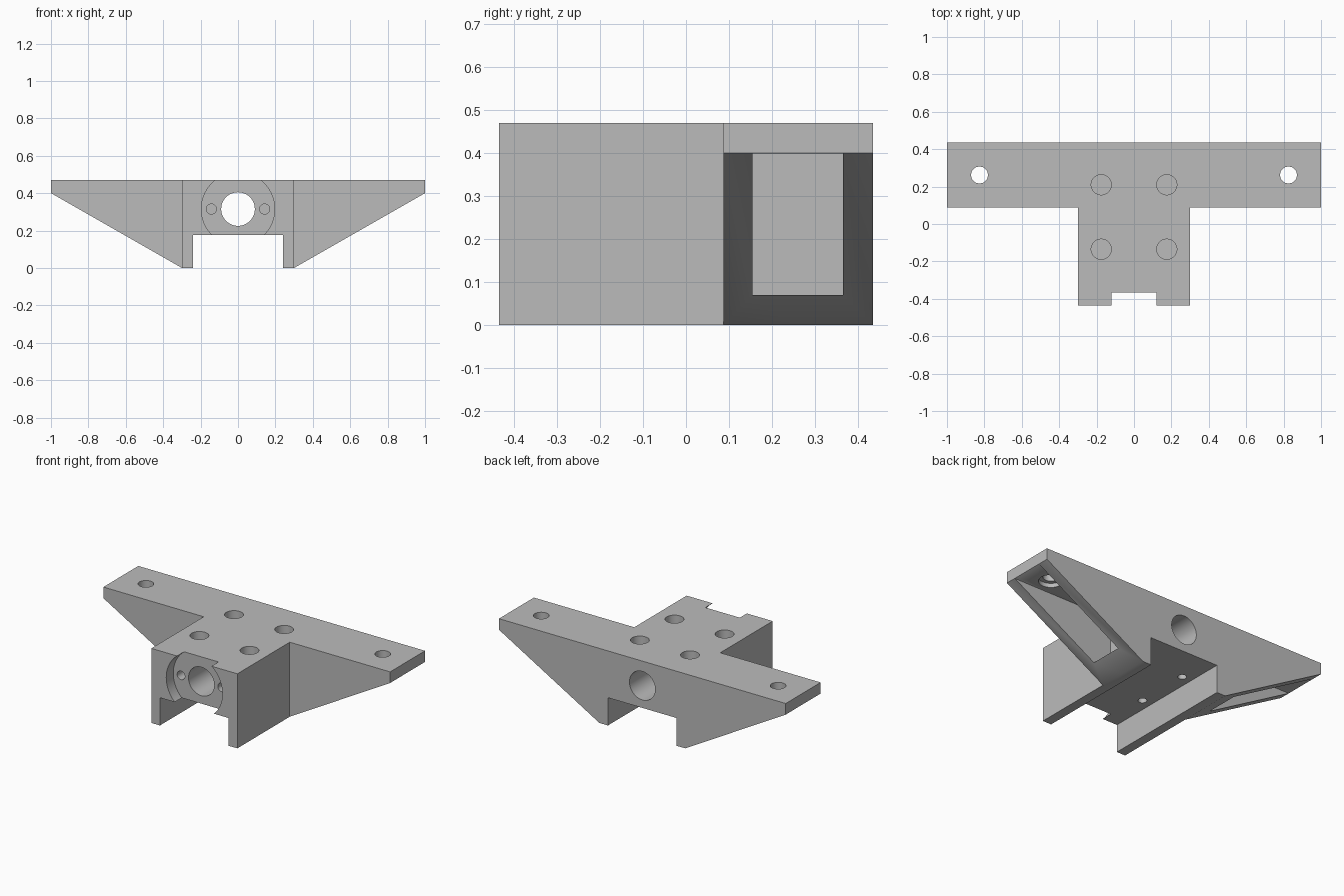
import bpy
import bmesh
import math
from mathutils import Matrix, Vector

old = bpy.data.objects.get("Cube")
if old:
    bpy.data.objects.remove(old, do_unlink=True)

TOP, BACK, FRONT = 0.47, 0.435, -0.435
BORE_Z = 0.315

grey = bpy.data.materials.new("plain grey")
grey.use_nodes = True
colour = (0.5, 0.5, 0.5, 1)
grey.diffuse_color = colour
grey.node_tree.nodes["Principled BSDF"].inputs["Base Color"].default_value = colour


def finish(name, bm):
    bmesh.ops.recalc_face_normals(bm, faces=bm.faces)
    mesh = bpy.data.meshes.new(name)
    bm.to_mesh(mesh)
    bm.free()
    mesh.materials.append(grey)
    obj = bpy.data.objects.new(name, mesh)
    bpy.context.collection.objects.link(obj)
    return obj


def prism(name, outline, y0, y1):
    """Extrude an x-z outline along y."""
    bm = bmesh.new()
    face = bm.faces.new([bm.verts.new((x, y0, z)) for x, z in outline])
    ext = bmesh.ops.extrude_face_region(bm, geom=[face])
    verts = [v for v in ext["geom"] if isinstance(v, bmesh.types.BMVert)]
    bmesh.ops.translate(bm, verts=verts, vec=(0, y1 - y0, 0))
    return finish(name, bm)


def box(name, x0, x1, y0, y1, z0, z1):
    return prism(name, [(x0, z0), (x1, z0), (x1, z1), (x0, z1)], y0, y1)


def rod(name, start, end, radius, sides=48):
    """Cylinder between two points."""
    a, b = Vector(start), Vector(end)
    turn = (b - a).to_track_quat("Z", "Y").to_matrix().to_4x4()
    bm = bmesh.new()
    bmesh.ops.create_cone(bm, cap_ends=True, segments=sides, radius1=radius,
                          radius2=radius, depth=(b - a).length,
                          matrix=Matrix.Translation((a + b) / 2) @ turn)
    return finish(name, bm)


def combine(target, tool, operation="DIFFERENCE"):
    tool.hide_render = True
    mod = target.modifiers.new(tool.name, "BOOLEAN")
    mod.operation = operation
    mod.solver = "EXACT"
    mod.object = tool
    bpy.context.view_layer.objects.active = target
    bpy.ops.object.modifier_apply(modifier=mod.name)
    bpy.data.objects.remove(tool, do_unlink=True)


# Winged rear section joined to the central block
bracket = prism("mounting_bracket",
                [(-1, TOP), (1, TOP), (1, 0.4), (0.3, 0), (-0.3, 0), (-1, 0.4)],
                0.087, BACK)
combine(bracket, box("central_block", -0.3, 0.3, FRONT, 0.25, 0, TOP), "UNION")

# Underside channel, front round recess and long bore
combine(bracket, box("channel", -0.24, 0.24, -1, 1, -0.1, 0.175))
combine(bracket, rod("round_recess", (0, -0.6, BORE_Z), (0, -0.365, BORE_Z), 0.196, 64))
combine(bracket, rod("long_bore", (0, -1, BORE_Z), (0, 1, BORE_Z), 0.09))

for side in (-1, 1):
    # Wing pocket open on the sloping underside
    x0, x1 = sorted((side * 0.3, side * 1.1))
    combine(bracket, box("wing_pocket", x0, x1, 0.155, 0.365, 0.07, 0.399))

    # Wing bolt hole, counterbored from below
    x = side * 0.826
    combine(bracket, rod("wing_hole", (x, 0.262, 0.3), (x, 0.262, 0.6), 0.045))
    combine(bracket, rod("wing_counterbore", (x, 0.262, 0.36), (x, 0.262, 0.425), 0.07))

    # Blind screw hole beside the bore
    x = side * 0.142
    combine(bracket, rod("screw_hole", (x, -0.5, BORE_Z), (x, -0.22, BORE_Z), 0.027, 32))

    # Bolt head wells from above and narrow holes from below
    x = side * 0.175
    for y in (-0.135, 0.21):
        combine(bracket, rod("bolt_well", (x, y, 0.26), (x, y, 0.6), 0.054))
        combine(bracket, rod("bolt_hole", (x, y, 0.1), (x, y, 0.25), 0.025, 32))

bpy.ops.object.select_all(action="DESELECT")
bracket.select_set(True)
bpy.context.view_layer.objects.active = bracket
bpy.ops.object.shade_smooth_by_angle(angle=math.radians(30))
